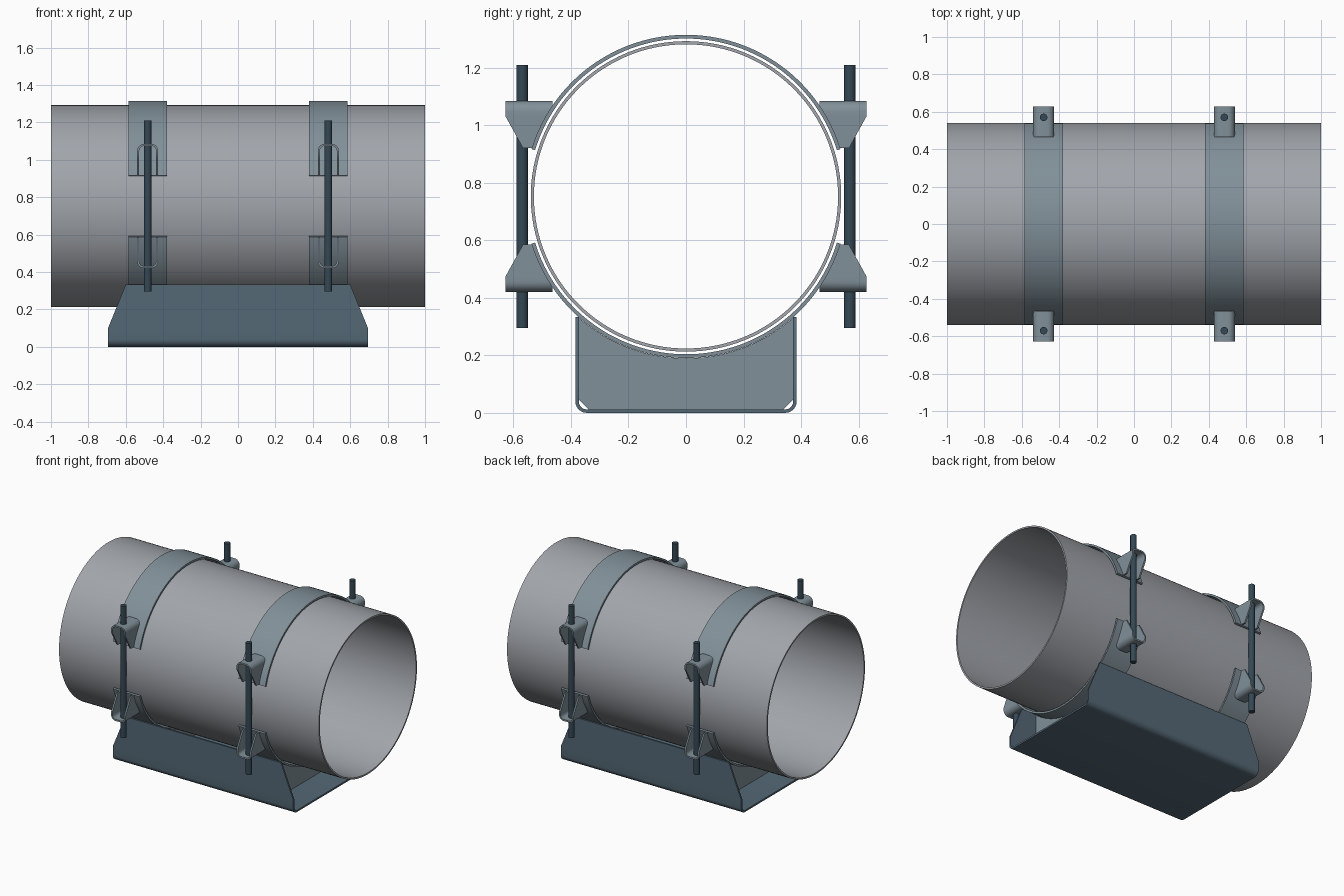
import bpy, bmesh
from math import sin, cos, pi, radians, sqrt

if "Cube" in bpy.data.objects:
    bpy.data.objects.remove(bpy.data.objects["Cube"])

CZ = 0.753          # height of the pipe axis
BAND_R = 0.562      # outer radius of the clamp bands
STRAP_X = 0.483     # clamp stations along the pipe


def material(name, rgb):
    m = bpy.data.materials.new(name)
    m.diffuse_color = (*rgb, 1)
    m.use_nodes = True
    m.node_tree.nodes["Principled BSDF"].inputs["Base Color"].default_value = m.diffuse_color
    return m


PIPE = material("pipe_grey", (0.36, 0.38, 0.41))
BAND = material("band_steel", (0.22, 0.28, 0.32))
BASE = material("base_steel", (0.09, 0.14, 0.18))
ROD = material("rod_steel", (0.035, 0.065, 0.09))


def finish(name, bm, mat):
    bmesh.ops.recalc_face_normals(bm, faces=bm.faces)
    me = bpy.data.meshes.new(name)
    bm.to_mesh(me)
    bm.free()
    me.materials.append(mat)
    ob = bpy.data.objects.new(name, me)
    bpy.context.collection.objects.link(ob)
    bpy.ops.object.select_all(action='DESELECT')
    ob.select_set(True)
    bpy.context.view_layer.objects.active = ob
    bpy.ops.object.shade_smooth_by_angle(angle=radians(30))
    return ob


def sheet(name, pairs, lo, hi, place, mat, closed=False):
    """Sheet metal: (outer, inner) section pairs swept between lo(p) and hi(p)."""
    bm = bmesh.new()
    rows = [[bm.verts.new(place(f(p), *p)) for p, f in
             ((o, lo), (o, hi), (i, hi), (i, lo))] for o, i in pairs]
    n = len(rows)
    for k in range(n if closed else n - 1):
        a, b = rows[k], rows[(k + 1) % n]
        for j in range(4):
            bm.faces.new((a[j], a[(j + 1) % 4], b[(j + 1) % 4], b[j]))
    if not closed:
        bm.faces.new(rows[0])
        bm.faces.new(rows[-1])
    return finish(name, bm, mat)


def arc(r_out, r_in, a0, a1, n):
    angs = [radians(a0 + (a1 - a0) * k / n) for k in range(n + 1)]
    return [tuple((r * cos(a), CZ + r * sin(a)) for r in (r_out, r_in)) for a in angs]


def u_section(w, r, t, heights, n=6):
    """U profile, half width w, bend radius r, thickness t, leg heights."""
    half = [((w, h), (w - t, h)) for h in sorted(heights, reverse=True)]
    for k in range(n + 1):
        a = -pi / 2 * k / n
        half.append(tuple((w - r + q * cos(a), r + q * sin(a)) for q in (r, r - t)))
    return half + [tuple((-x, h) for x, h in p) for p in reversed(half)]


def along_x(s, a, b):
    return (s, a, b)


# pipe
sheet("pipe", arc(0.54, 0.529, 0, 360, 128)[:-1], lambda p: -1, lambda p: 1,
      along_x, PIPE, closed=True)


# base channel with tapered side walls
def base_x(p):
    return 0.695 - 0.095 * max(0, p[1] - 0.10) / 0.233


sheet("base_channel", u_section(0.385, 0.04, 0.012, (0.10, 0.333)),
      lambda p: -base_x(p), base_x, along_x, BASE)


# bracket depth limits: inner edge hugs the band, outer edge slants away
def ear_in(p):
    return max(0.465, sqrt(BAND_R ** 2 - (1.085 - p[1] - CZ) ** 2) - 0.003)


def ear_out(p):
    return 0.627 - 0.06 * max(0, p[1] - 0.055) / 0.109


EAR = u_section(0.056, 0.036, 0.011, (0.055, 0.08, 0.11, 0.14, 0.164))

for sx, side in ((-1, "left"), (1, "right")):
    cx = sx * STRAP_X
    # upper and lower bands
    for part, a0, a1 in (("upper", 17, 163), ("lower", 197, 343)):
        sheet(f"{part}_band_{side}", arc(BAND_R, 0.549, a0, a1, 64),
              lambda p: cx - 0.1025, lambda p: cx + 0.1025, along_x, BAND)

    # rib plate cradling the band
    bm = bmesh.new()
    outline = [(0.373, 0.331), (0.373, 0.047), (0.338, 0.012),
               (-0.338, 0.012), (-0.373, 0.047), (-0.373, 0.331)]
    r = 0.563
    a_end = 48.5
    for k in range(41):
        a = radians(270 - a_end + 2 * a_end * k / 40)
        y, z = r * cos(a), CZ + r * sin(a)
        if abs(y) < 0.372:
            outline.append((y, z))
    face = bm.faces.new([bm.verts.new((cx - 0.006, y, z)) for y, z in outline])
    new = bmesh.ops.extrude_face_region(bm, geom=[face])["geom"]
    bmesh.ops.translate(bm, vec=(0.012, 0, 0),
                        verts=[v for v in new if isinstance(v, bmesh.types.BMVert)])
    finish(f"base_rib_{side}", bm, BAND)

    for sy, end in ((-1, "front"), (1, "back")):
        # U-shaped ears, lower ones mirrored about the pipe axis
        for sz, part in ((1, "upper"), (-1, "lower")):
            sheet(f"{part}_ear_{end}_{side}", EAR, ear_in, ear_out,
                  lambda s, a, h: (cx + a, sy * s, CZ + sz * (1.085 - h - CZ)), BAND)
        # tie rod
        bm = bmesh.new()
        bmesh.ops.create_cone(bm, cap_ends=True, segments=24, radius1=0.02,
                              radius2=0.02, depth=0.915)
        bmesh.ops.translate(bm, vec=(cx, sy * 0.57, CZ), verts=bm.verts)
        finish(f"tie_rod_{end}_{side}", bm, ROD)
